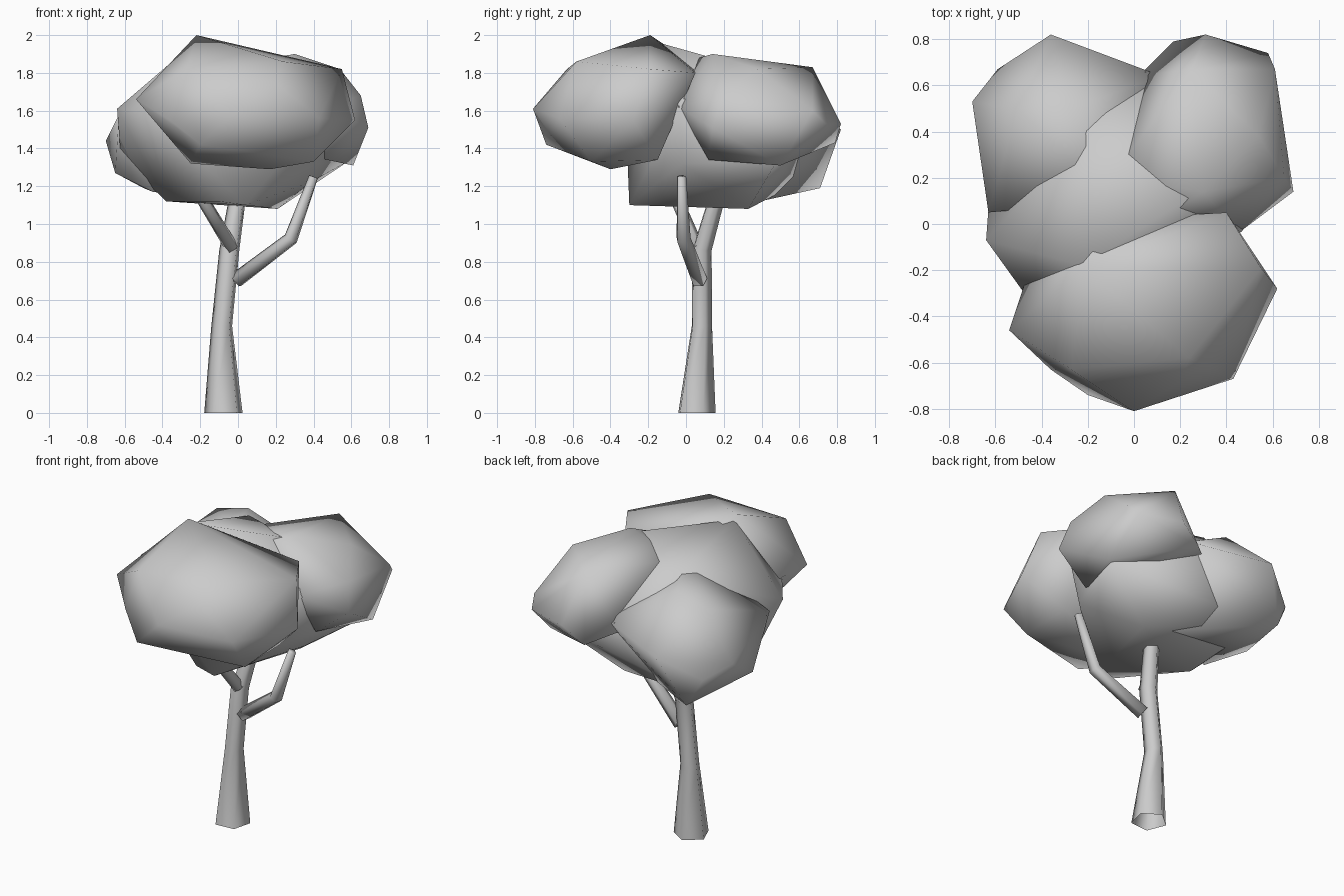
import bpy
import bmesh
from math import cos, sin, radians, tau
from mathutils import Vector

default = bpy.data.objects.get("Cube")
if default:
    bpy.data.objects.remove(default, do_unlink=True)

# One plain grey for the whole tree
grey = bpy.data.materials.new("plain grey")
colour = (0.6, 0.6, 0.6, 1)
grey.diffuse_color = colour
grey.use_nodes = True
grey.node_tree.nodes["Principled BSDF"].inputs["Base Color"].default_value = colour


def finish(name, bm):
    """Turn a bmesh into a smooth shaded grey object."""
    for face in bm.faces:
        face.smooth = True
    mesh = bpy.data.meshes.new(name)
    bm.to_mesh(mesh)
    bm.free()
    mesh.materials.append(grey)
    obj = bpy.data.objects.new(name, mesh)
    bpy.context.scene.collection.objects.link(obj)
    return obj


def limb(name, stations, sides=5, level=False, cap_start=True):
    """Tapered tube through (point, radius) stations."""
    bm = bmesh.new()
    points = [Vector(p) for p, r in stations]
    rings = []
    for i, (p, radius) in enumerate(stations):
        along = points[min(i + 1, len(points) - 1)] - points[max(i - 1, 0)]
        if level:
            along = Vector((0, 0, 1))
        turn = Vector((0, 0, 1)).rotation_difference(along)
        ring = []
        for k in range(sides):
            angle = radians(-50) + tau * k / sides
            offset = Vector((cos(angle), sin(angle), 0)) * radius
            ring.append(bm.verts.new(points[i] + turn @ offset))
        rings.append(ring)
    for low, high in zip(rings, rings[1:]):
        for k in range(sides):
            n = (k + 1) % sides
            bm.faces.new((low[k], low[n], high[n], high[k]))
    if cap_start:
        bm.faces.new(list(reversed(rings[0])))
    bm.faces.new(rings[-1])
    return finish(name, bm)


def leaf_clump(name, corners):
    """Faceted clump: the hull around a handful of corners."""
    bm = bmesh.new()
    for corner in corners:
        bm.verts.new(corner)
    hull = bmesh.ops.convex_hull(bm, input=bm.verts)
    spare = {v for v in hull["geom_interior"] + hull["geom_unused"]
             if isinstance(v, bmesh.types.BMVert)}
    bmesh.ops.delete(bm, geom=list(spare), context="VERTS")
    bmesh.ops.recalc_face_normals(bm, faces=bm.faces)
    return finish(name, bm)


# Trunk, open underneath, and its two side branches
limb("trunk", [((-.075, .05, 0), .107), ((-.085, .08, .46), .058),
               ((-.045, .08, .86), .056), ((-.005, .155, 1.12), .048),
               ((.01, .19, 1.25), .044)], level=True, cap_start=False)
limb("long_branch", [((-.01, .07, .7), .044), ((.28, -.015, .92), .04),
                     ((.4, -.025, 1.25), .026)])
limb("short_branch", [((-.03, .06, .87), .038), ((-.2, -.06, 1.15), .034),
                      ((-.22, -.08, 1.2), .03)])

# Crown: a broad middle with three clumps growing out of it
leaf_clump("middle_leaves", [
    (-.64, -.07, 1.61), (-.46, -.32, 1.6), (-.22, -.18, 1.97), (-.1, .02, 1.86),
    (.28, .14, 1.88), (.47, -.03, 1.62), (.58, .48, 1.33), (.05, .66, 1.55),
    (-.2, .4, 1.8), (-.62, .2, 1.35), (-.38, .06, 1.12), (-.1, -.28, 1.12),
    (.04, -.3, 1.1), (.21, .33, 1.08), (-.1, .1, 1.11), (-.45, .6, 1.22),
    (.38, .12, 1.22), (.4, -.02, 1.32)])
leaf_clump("front_leaves", [
    (-.22, -.19, 2), (.24, -.58, 1.86), (-.27, -.63, 1.82), (.55, -.19, 1.82),
    (.62, -.28, 1.55), (.43, -.67, 1.56), (.4, -.5, 1.33), (0, -.81, 1.61),
    (-.2, -.74, 1.42), (-.54, -.46, 1.66), (-.36, -.63, 1.55), (-.25, -.4, 1.32),
    (.17, -.4, 1.29), (.4, -.15, 1.34), (.4, .05, 1.8), (-.1, .02, 1.86),
    (-.42, -.1, 1.6), (.2, -.68, 1.75)])
leaf_clump("back_right_leaves", [
    (-.36, .82, 1.5), (-.7, .53, 1.44), (-.59, .67, 1.36), (-.5, .71, 1.19),
    (-.65, .25, 1.27), (-.63, .05, 1.58), (-.5, .5, 1.73), (-.28, .5, 1.79),
    (.12, .64, 1.55), (-.1, .1, 1.85), (-.45, .1, 1.17), (.1, .3, 1.1)])
leaf_clump("back_left_leaves", [
    (.17, .79, 1.43), (.31, .82, 1.53), (.58, .74, 1.53), (.61, .67, 1.6),
    (.69, .14, 1.51), (.61, .5, 1.31), (.65, .2, 1.68), (.45, -.04, 1.62),
    (.3, .14, 1.9), (.54, .38, 1.82), (.25, .67, 1.83), (.02, .64, 1.5),
    (.47, .12, 1.34), (-.1, .2, 1.83), (.1, 0, 1.86)])
